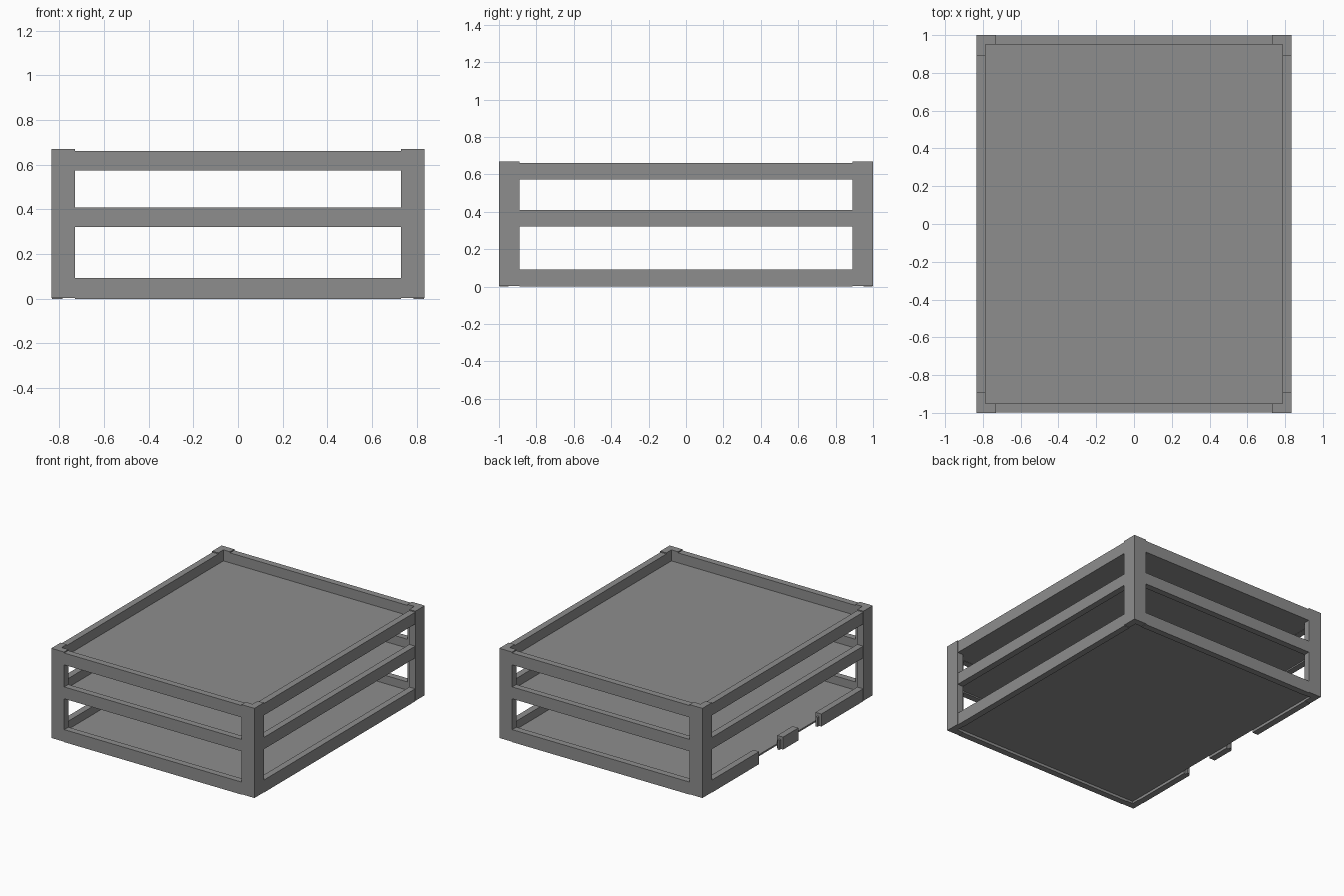
import bpy, bmesh

if "Cube" in bpy.data.objects:
    bpy.data.objects.remove(bpy.data.objects["Cube"])

gray = bpy.data.materials.new("mid_gray")
gray.diffuse_color = (0.27, 0.27, 0.27, 1)
gray.use_nodes = True
gray.node_tree.nodes["Principled BSDF"].inputs["Base Color"].default_value = gray.diffuse_color

X, Y, T = 0.835, 1.0, 0.05      # outer half sizes and wall thickness
PX, PY = 0.73, 0.89             # inner ends of the corner posts


def finish(name, bm):
    bmesh.ops.recalc_face_normals(bm, faces=bm.faces)
    mesh = bpy.data.meshes.new(name)
    bm.to_mesh(mesh)
    bm.free()
    mesh.materials.append(gray)
    ob = bpy.data.objects.new(name, mesh)
    bpy.context.collection.objects.link(ob)
    return ob


def prism(name, outline, z0, z1):
    bm = bmesh.new()
    face = bm.faces.new([bm.verts.new((x, y, z0)) for x, y in outline])
    ext = bmesh.ops.extrude_face_region(bm, geom=[face])
    top = [v for v in ext["geom"] if isinstance(v, bmesh.types.BMVert)]
    bmesh.ops.translate(bm, verts=top, vec=(0, 0, z1 - z0))
    return finish(name, bm)


def box(name, x0, x1, y0, y1, z0, z1):
    return prism(name, [(x0, y0), (x1, y0), (x1, y1), (x0, y1)], z0, z1)


# L-shaped corner posts, slightly taller than the rails
post = [(X, Y), (PX, Y), (PX, Y - T), (X - T, Y - T), (X - T, PY), (X, PY)]
for sx, side in ((-1, "left"), (1, "right")):
    for sy, end in ((-1, "front"), (1, "back")):
        prism(f"{end}_{side}_post", [(sx * x, sy * y) for x, y in post], 0.004, 0.67)

# horizontal rails at three levels
levels = {"bottom": (0.0, 0.093), "middle": (0.322, 0.41), "top": (0.574, 0.662)}
for level, (z0, z1) in levels.items():
    box(f"{level}_front_rail", -PX, PX, -Y + 0.002, -Y + T, z0, z1)
    box(f"{level}_back_rail", -PX, PX, Y - T, Y - 0.002, z0, z1)
    box(f"{level}_right_rail", X - T, X - 0.002, -PY, PY, z0, z1)
    # the bottom left rail is broken by two gaps
    spans = [(-PY, -0.40), (-0.13, 0.05), (0.33, PY)] if level == "bottom" else [(-PY, PY)]
    for i, (y0, y1) in enumerate(spans):
        box(f"{level}_left_rail_{i + 1}", -X + 0.002, -X + T, y0, y1, z0, z1)

# thin shelf panels behind the rails
for name, z in (("floor_panel", 0.02), ("middle_shelf", 0.332), ("top_panel", 0.576)):
    box(name, -X + T, X - T, -Y + T, Y - T, z, z + 0.012)

# small catches inside the gaps of the broken rail
for i, y in enumerate((0.05, -0.40)):
    box(f"gap_catch_{i + 1}", -X + 0.02, -X + 0.035, y, y + 0.02, 0.0, 0.07)
